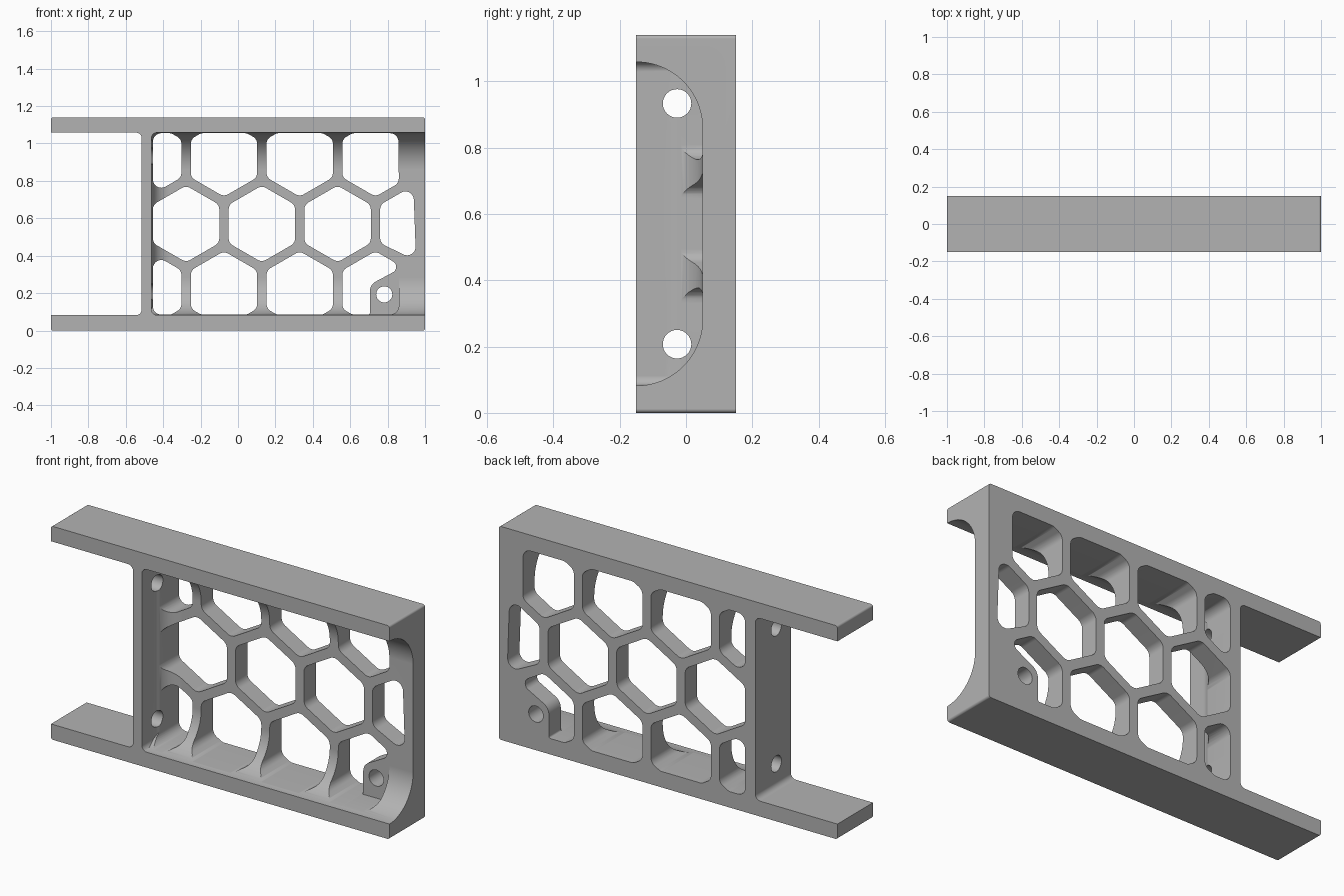
import bpy, bmesh, math
from mathutils import Vector

cube = bpy.data.objects.get("Cube")
if cube:
    bpy.data.objects.remove(cube, do_unlink=True)

HEIGHT = 1.14
MID = HEIGHT / 2
DEPTH = 0.15
FAR = 1.4          # overshoot for cutters
PITCH = 0.405      # honeycomb spacing
STRUT = 0.05
PLATE = 0.085      # thickness of the upper and lower plates
PANEL_Y = 0.05     # front face of the honeycomb panel

grey = bpy.data.materials.new("grey plastic")
grey.use_nodes = True
grey.diffuse_color = (0.45, 0.45, 0.45, 1)
grey.node_tree.nodes["Principled BSDF"].inputs["Base Color"].default_value = (0.45, 0.45, 0.45, 1)


def rounded(points, radii, steps=8):
    """Round the corners of a 2D polygon; radii is one number or one per corner."""
    pts = [Vector(p) for p in points]
    n = len(pts)
    if not isinstance(radii, (list, tuple)):
        radii = [radii] * n
    out = []
    for i, p in enumerate(pts):
        a, b = pts[i - 1] - p, pts[(i + 1) % n] - p
        turn = math.pi - a.angle(b)
        if radii[i] == 0 or turn < 0.01:
            out.append(p)
            continue
        d = min(radii[i] * math.tan(turn / 2), 0.48 * a.length, 0.48 * b.length)
        r = d / math.tan(turn / 2)
        u, v = a.normalized(), b.normalized()
        centre = p + (u + v).normalized() * (r / math.cos(turn / 2))
        s, e = p + u * d - centre, p + v * d - centre
        for k in range(steps + 1):
            t = k / steps
            out.append(centre + (s * math.sin((1 - t) * turn) + e * math.sin(t * turn)) / math.sin(turn))
    return out


def rect(x0, x1, z0, z1):
    return [(x0, z0), (x1, z0), (x1, z1), (x0, z1)]


def circle(x, z, r, n=32):
    return [(x + r * math.cos(math.tau * k / n), z + r * math.sin(math.tau * k / n)) for k in range(n)]


def prism(name, points, axis, lo, hi):
    """Extrude a 2D outline along one axis."""
    place = {"x": lambda p, h: (h, p[0], p[1]),
             "y": lambda p, h: (p[0], h, p[1]),
             "z": lambda p, h: (p[0], p[1], h)}[axis]
    bm = bmesh.new()
    low = [bm.verts.new(place(p, lo)) for p in points]
    high = [bm.verts.new(place(p, hi)) for p in points]
    n = len(points)
    bm.faces.new(low)
    bm.faces.new(high)
    for i in range(n):
        j = (i + 1) % n
        bm.faces.new((low[i], low[j], high[j], high[i]))
    bmesh.ops.recalc_face_normals(bm, faces=bm.faces)
    mesh = bpy.data.meshes.new(name)
    bm.to_mesh(mesh)
    bm.free()
    mesh.materials.append(grey)
    obj = bpy.data.objects.new(name, mesh)
    bpy.context.collection.objects.link(obj)
    return obj


def combine(target, tool, operation="DIFFERENCE"):
    mod = target.modifiers.new(tool.name, "BOOLEAN")
    mod.operation = operation
    mod.solver = "EXACT"
    mod.object = tool
    bpy.context.view_layer.objects.active = target
    bpy.ops.object.modifier_apply(modifier=mod.name)
    bpy.data.objects.remove(tool, do_unlink=True)


def clip(points, axis, limit, sign):
    """Keep the part of a polygon where sign * coordinate <= sign * limit."""
    out = []
    for i, q in enumerate(points):
        p = points[i - 1]
        dp, dq = sign * (p[axis] - limit), sign * (q[axis] - limit)
        if dp * dq < 0:
            out.append(p.lerp(q, dp / (dp - dq)))
        if dq <= 0:
            out.append(q)
    return out


def hexagon(x, z, right):
    """Pointed-top cell kept inside the frame."""
    r = (PITCH - STRUT) / math.sqrt(3)
    pts = [Vector((x + r * math.sin(k * math.pi / 3), z + r * math.cos(k * math.pi / 3))) for k in range(6)]
    for axis, limit, sign in ((0, -0.455, -1), (0, right, 1), (1, PLATE, -1), (1, HEIGHT - PLATE, 1)):
        pts = clip(pts, axis, limit, sign)
    # drop tiny edges so corners can be rounded
    return [p for i, p in enumerate(pts) if (p - pts[i - 1]).length > 0.03]


# Outer block
frame = prism("honeycomb_frame", rounded(rect(-1, 1, 0, HEIGHT), 0.012, 4), "y", -DEPTH, DEPTH)

# Open bay between the two arms
bay = rounded(rect(-FAR, -0.515, PLATE - 0.003, HEIGHT - PLATE + 0.003), [0, 0.03, 0.03, 0])
combine(frame, prism("arm_bay", bay, "y", -FAR, FAR))

# Front cavity: deep curves into the plates, smaller curve into the cross wall
side = rounded(rect(-0.5, PANEL_Y, PLATE - 0.003, HEIGHT - PLATE + 0.003), [0, 0.2, 0.2, 0], 20)
plan = rounded(rect(-0.463, FAR, -0.6, PANEL_Y), [0, 0, 0, 0.105], 12)
front = rounded(rect(-0.463, FAR + 0.1, PLATE - 0.003, HEIGHT - PLATE + 0.003), [0.03, 0, 0, 0.03])
cavity = prism("cavity", side, "x", -0.8, FAR - 0.1)
combine(cavity, prism("cavity_plan", plan, "z", -0.3, FAR), "INTERSECT")
combine(cavity, prism("cavity_front", front, "y", -0.55, 0.3), "INTERSECT")
combine(frame, cavity)

# Honeycomb cells
row_step = PITCH * math.sqrt(3) / 2
first = -0.2775
for k in range(4):
    cell = hexagon(first + k * PITCH, MID, 0.952)
    combine(frame, prism("middle_cell", rounded(cell, 0.045), "y", -FAR, FAR))
    x = first + (k - 0.5) * PITCH
    for sign in (-1, 1):
        cell = rounded(hexagon(x, MID + sign * row_step, 0.86), 0.045)
        if k == 3 and sign < 0:
            # This cell holds a flat screw pad, so only part of it goes through
            combine(frame, prism("pad_recess", cell, "y", -FAR, PANEL_Y))
            gap = [(0.5575, 0.1165), (0.612, PLATE), (0.705, PLATE), (0.705, 0.245), (0.845, 0.32),
                   (0.845, 0.36), (0.735, 0.424), (0.5575, 0.322)]
            cell = rounded(gap, [0.045, 0.045, 0.01, 0.06, 0.045, 0.03, 0.045, 0.045])
        combine(frame, prism("outer_cell", cell, "y", -FAR, FAR))

# Screw holes in the pad and the cross wall
combine(frame, prism("pad_hole", circle(0.782, 0.193, 0.043), "y", -FAR, FAR))
for z in (0.207, HEIGHT - 0.207):
    combine(frame, prism("wall_hole", circle(-0.027, z, 0.043), "x", -0.7, -0.3))

# Smooth curves with crisp edges
bpy.ops.object.select_all(action="DESELECT")
frame.select_set(True)
bpy.context.view_layer.objects.active = frame
bpy.ops.object.shade_smooth_by_angle(angle=math.radians(30))
weighted = frame.modifiers.new("weighted_normals", "WEIGHTED_NORMAL")
weighted.keep_sharp = True
